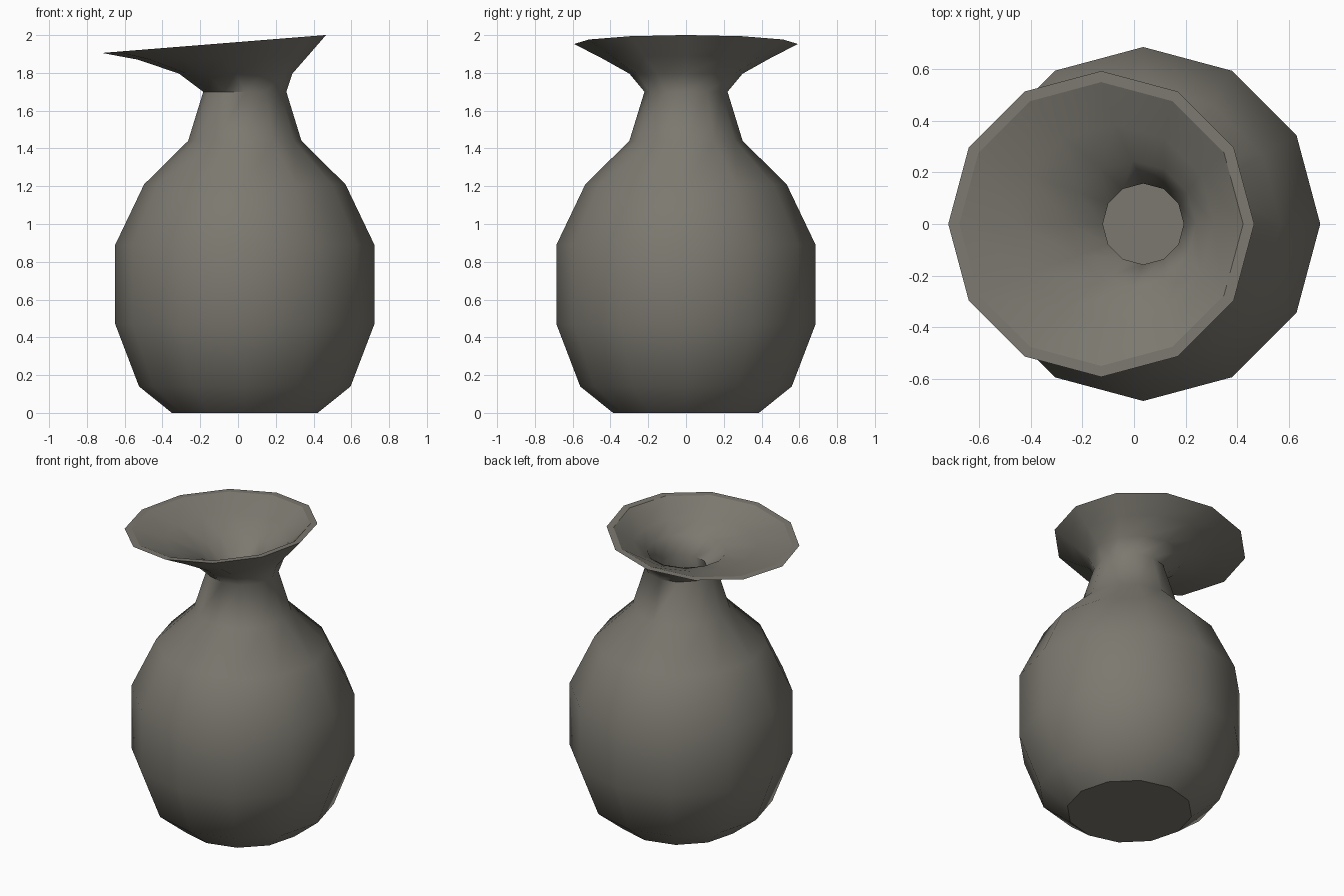
import bpy, bmesh, math

if "Cube" in bpy.data.objects:
    bpy.data.objects.remove(bpy.data.objects["Cube"])

SIDES = 12
clay = bpy.data.materials.new("warm grey clay")
clay.diffuse_color = (0.2, 0.19, 0.16, 1)
clay.use_nodes = True
clay.node_tree.nodes["Principled BSDF"].inputs["Base Color"].default_value = clay.diffuse_color

# Rings: centre x, radius, z at the ring's centre, slope of z along x
AXIS = 0.036
outer = [(AXIS, 0.386, 0.0, 0), (AXIS, 0.56, 0.14, 0), (AXIS, 0.686, 0.47, 0),
         (AXIS, 0.686, 0.89, 0), (AXIS, 0.533, 1.21, 0), (AXIS, 0.30, 1.44, 0),
         (AXIS, 0.22, 1.70, 0), (-0.012, 0.30, 1.796, 0),
         (-0.08, 0.45, 1.88, 0.022), (-0.127, 0.593, 1.953, 0.08)]
inner = [(-0.127, 0.55, 1.953, 0.08), (-0.075, 0.385, 1.885, 0.022),
         (-0.005, 0.245, 1.82, 0), (AXIS, 0.157, 1.71, 0), (AXIS, 0.24, 1.42, 0),
         (AXIS, 0.47, 1.18, 0), (AXIS, 0.626, 0.87, 0), (AXIS, 0.626, 0.48, 0),
         (AXIS, 0.50, 0.17, 0), (AXIS, 0.35, 0.06, 0)]

bm = bmesh.new()


def ring(cx, r, z, slope):
    verts = []
    for i in range(SIDES):
        a = 2 * math.pi * i / SIDES
        dx = r * math.cos(a)
        verts.append(bm.verts.new((cx + dx, r * math.sin(a), z + slope * dx)))
    return verts


# Walls, lip and hollow inside in one loft, then underside and inner floor
rings = [ring(*p) for p in outer + inner]
for a, b in zip(rings, rings[1:]):
    for i in range(SIDES):
        j = (i + 1) % SIDES
        bm.faces.new((a[i], a[j], b[j], b[i]))
caps = [bm.faces.new(rings[0][::-1]), bm.faces.new(rings[-1])]
bmesh.ops.recalc_face_normals(bm, faces=bm.faces[:])

# Smooth shading, crisp at the foot, floor, rim and steep folds
for f in bm.faces:
    f.smooth = True
for e in bm.edges:
    e.smooth = e.calc_face_angle(0) < math.radians(55)
for f in caps:
    for e in f.edges:
        e.smooth = False
for k in (len(outer) - 1, len(outer)):
    for i in range(SIDES):
        bm.edges.get((rings[k][i], rings[k][(i + 1) % SIDES])).smooth = False

mesh = bpy.data.meshes.new("vase")
bm.to_mesh(mesh)
bm.free()
mesh.materials.append(clay)
vase = bpy.data.objects.new("vase", mesh)
bpy.context.collection.objects.link(vase)
